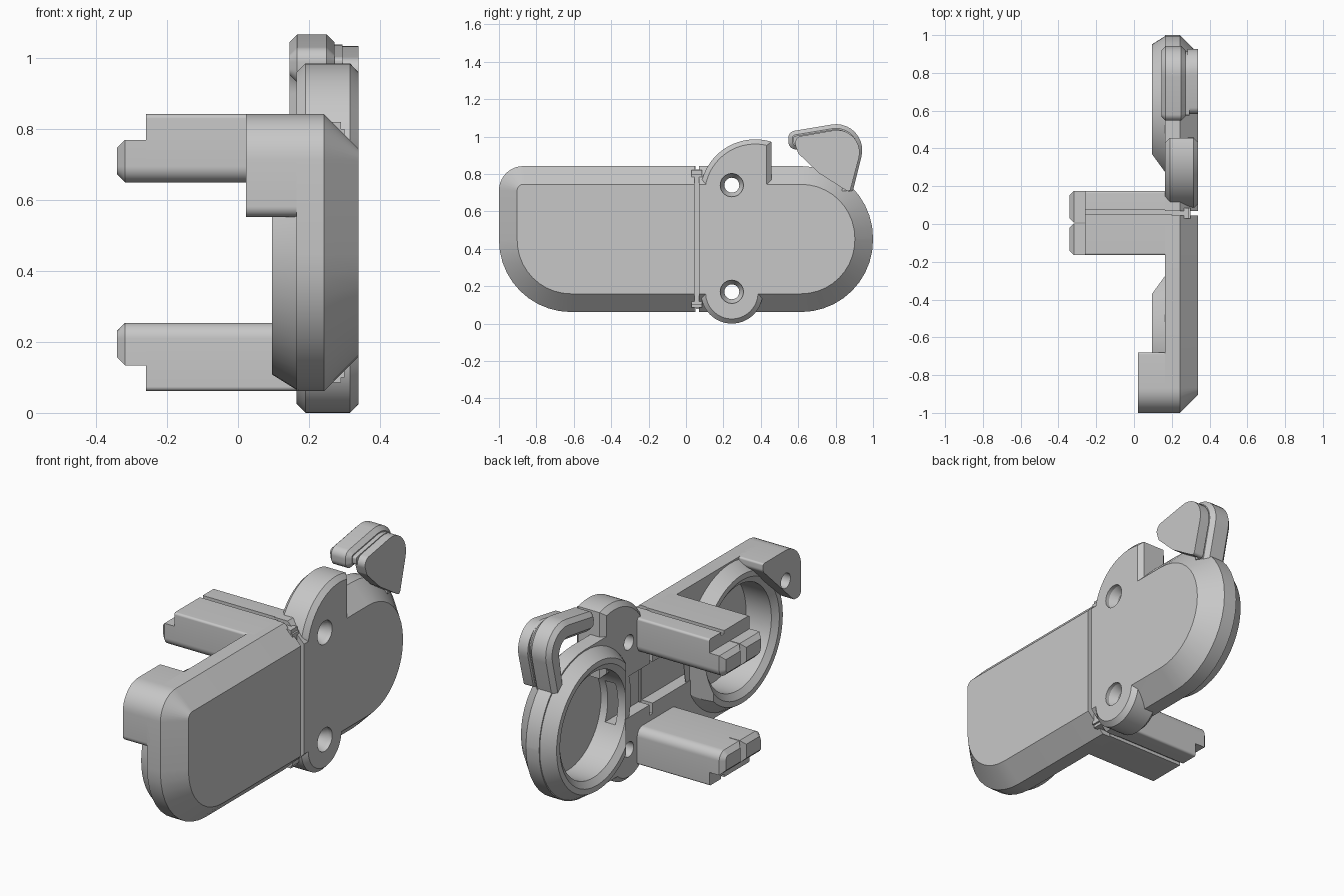
import bpy, bmesh, math
from mathutils import Vector

if "Cube" in bpy.data.objects:
    bpy.data.objects.remove(bpy.data.objects["Cube"])

grey = bpy.data.materials.new("plain grey")
grey.use_nodes = True
grey.diffuse_color = (0.575, 0.575, 0.575, 1)
grey.node_tree.nodes["Principled BSDF"].inputs["Base Color"].default_value = (0.575, 0.575, 0.575, 1)

MID = 0.45      # height of the centre line
REACH = 0.61    # distance of each ring centre from the middle
BACK, FACE = 0.165, 0.34


def rounded(corners, steps=10):
    """Outline in (y, z) from counter-clockwise corners (y, z, radius)."""
    out = []
    for i, (y, z, r) in enumerate(corners):
        p = Vector((y, z))
        a = (Vector(corners[i - 1][:2]) - p).normalized()
        b = (Vector(corners[(i + 1) % len(corners)][:2]) - p).normalized()
        if r == 0:
            out.append(p)
            continue
        half = a.angle(b) / 2
        centre = p + (a + b).normalized() * r / math.sin(half)
        start = (p + a * r / math.tan(half) - centre).normalized()
        end = (p + b * r / math.tan(half) - centre).normalized()
        for k in range(steps + 1):
            out.append(centre + start.slerp(end, k / steps) * r)
    return out


def circle(y, z, r, a0=0, a1=360, steps=56):
    angles = [math.radians(a0 + (a1 - a0) * k / steps) for k in range(steps + (a1 - a0 < 360))]
    return [Vector((y + r * math.cos(a), z + r * math.sin(a))) for a in angles]


def inset(outline, d):
    out = []
    for i, p in enumerate(outline):
        e1 = (p - outline[i - 1]).normalized()
        e2 = (outline[(i + 1) % len(outline)] - p).normalized()
        n1, n2 = Vector((e1.y, -e1.x)), Vector((e2.y, -e2.x))
        out.append(p - (n1 + n2) / (1 + n1.dot(n2)) * d)
    return out


def loft(name, outline, sections, cut_y=None, keep=1, ring=False):
    """Stack the outline along x; sections are (x, inset)."""
    bm = bmesh.new()
    loops = [[bm.verts.new((x, p.x, p.y)) for p in inset(outline, d)] for x, d in sections]
    pairs = list(zip(loops, loops[1:] + loops[:1])) if ring else list(zip(loops, loops[1:]))
    for a, b in pairs:
        for i in range(len(a)):
            bm.faces.new((a[i - 1], a[i], b[i], b[i - 1]))
    if not ring:
        bm.faces.new(loops[0])
        bm.faces.new(loops[-1])
    if cut_y is not None:
        geom = bm.verts[:] + bm.edges[:] + bm.faces[:]
        res = bmesh.ops.bisect_plane(bm, geom=geom, plane_co=(0, cut_y, 0),
                                     plane_no=(0, -keep, 0), clear_outer=True)
        bmesh.ops.contextual_create(bm, geom=[e for e in res["geom_cut"] if isinstance(e, bmesh.types.BMEdge)])
    bmesh.ops.recalc_face_normals(bm, faces=bm.faces)
    mesh = bpy.data.meshes.new(name)
    bm.to_mesh(mesh)
    bm.free()
    mesh.materials.append(grey)
    ob = bpy.data.objects.new(name, mesh)
    bpy.context.collection.objects.link(ob)
    return ob


def box(name, x0, x1, y0, y1, z0, z1):
    return loft(name, rounded([(y0, z0, 0), (y1, z0, 0), (y1, z1, 0), (y0, z1, 0)]), [(x0, 0), (x1, 0)])


def carve(ob, *cutters):
    for c in cutters:
        c.hide_render = True
        m = ob.modifiers.new("carve", "BOOLEAN")
        m.operation, m.object, m.solver = "DIFFERENCE", c, "EXACT"
        bpy.context.view_layer.update()
        mesh = bpy.data.meshes.new_from_object(ob.evaluated_get(bpy.context.evaluated_depsgraph_get()))
        ob.modifiers.clear()
        ob.data = mesh


# Cutters: screw holes, round pockets, channel and the wedge opening the rings
holes = [loft("hole_cutter", circle(0.245, z, 0.062, steps=32),
              [(0.0, 0.022), (0.28, 0.022), (0.32, 0), (0.4, 0)]) for z in (0.74, 0.17)]
pockets = [loft("pocket_cutter", circle(s * REACH, MID, 0.28), [(0, 0), (0.27, 0)]) for s in (-1, 1)]
channel = box("channel_cutter", 0, 0.23, -0.5, 0.5, 0.34, 0.56)
wedge = box("wedge_cutter", 0.06, 0.168, -0.27, 0.27, 0, 1)
for v in wedge.data.vertices:
    if v.co.x < 0.1:
        v.co.y *= 1.55
pad_hole = loft("pad_hole_cutter", circle(-0.87, 0.68, 0.04, steps=32), [(-0.1, 0), (0.16, 0)])

# Main plates
shell = [(BACK, 0), (0.243, 0), (FACE, 0.097)]
front_plate = loft("front_plate", rounded([(-1, 0.062, 0.385), (0.4, 0.062, 0), (0.4, 0.842, 0), (-1, 0.842, 0.13)]),
                   shell, cut_y=0.045, keep=-1)
back_plate = loft("back_plate", rounded([(-0.4, 0.062, 0), (1, 0.062, 0.385), (1, 0.842, 0.385), (-0.4, 0.842, 0)]),
                  shell, cut_y=0.07, keep=1)
carve(front_plate, pockets[0], channel)
carve(back_plate, pockets[1], channel, *holes)
box("joint_strip", 0.235, 0.3, 0.03, 0.085, 0.1, 0.8)
for z in (0.085, 0.62):
    box("joint_end", BACK, 0.29, 0.03, 0.085, z, z + 0.2)

# Screw lugs on the back plate
lug_sections = [(BACK, 0.025), (0.19, 0), (0.316, 0), (FACE, 0.025)]
top_lug = loft("top_lug", rounded([(0.08, 0.62, 0), (0.457, 0.62, 0)]) + circle(0.37, 0.69, 0.295, 73, 167, 24), lug_sections)
bottom_lug = loft("bottom_lug", circle(0.245, 0.165, 0.165), lug_sections)
carve(top_lug, holes[0])
carve(bottom_lug, holes[1])

# Rings on the inner side, opened toward the middle
for s, name in ((-1, "front_ring"), (1, "back_ring")):
    ring = loft(name, circle(s * REACH, MID, 0.388),
                [(0.17, 0), (0.096, 0.046), (0.096, 0.075), (0.12, 0.108), (0.17, 0.108)], ring=True)
    carve(ring, wedge)

# Corner pad with a screw hole
pad = loft("corner_pad", rounded([(-1, 0.552, 0.03), (-0.94, 0.552, 0.03), (-0.68, 0.8, 0.03),
                                  (-0.68, 0.842, 0.01), (-1, 0.842, 0.13)]), [(0.022, 0), (0.18, 0)])
carve(pad, pad_hole)


def flip(points, upper):
    """Mirror an outline about the centre line for the lower arm."""
    return points if upper else [Vector((p.x, 0.904 - p.y)) for p in reversed(points)]


# Two arms with split tips
for upper, name in ((True, "upper_arm"), (False, "lower_arm")):
    section = rounded([(-0.165, 0.65, 0.045), (0.175, 0.65, 0.045), (0.175, 0.842, 0.012),
                       (0.075, 0.842, 0), (0.075, 0.825, 0), (0.05, 0.825, 0),
                       (0.05, 0.842, 0), (-0.165, 0.842, 0.012)])
    loft(name, flip(section, upper), [(-0.26, 0), (0.2, 0)])
    for y0, y1 in ((-0.165, 0.003), (0.007, 0.175)):
        r0, r1 = (0.045, 0) if y0 < 0 else (0, 0.045)
        tip = rounded([(y0, 0.65, r0), (y1, 0.65, r1), (y1, 0.77, 0), (y0, 0.77, 0)])
        loft(name + "_tip", flip(tip, upper), [(-0.25, 0), (-0.318, 0), (-0.341, 0.023)])

# Lever: outer plate, hooked arm behind it and the web joining them
plate_line = rounded([(0.875, 0.7, 0.015), (0.972, 1.065, 0.12), (0.57, 0.995, 0.04),
                      (0.6, 0.91, 0.03), (0.71, 0.805, 0.06)])
loft("lever_plate", plate_line, [(0.283, 0), (FACE, 0)])
hook_line = rounded([(0.80, 0.68, 0), (0.885, 0.68, 0), (0.99, 1.1, 0.14), (0.545, 1.025, 0.04),
                     (0.55, 0.925, 0.04), (0.85, 0.97, 0.05)])
loft("lever_hook", hook_line, [(0.145, 0.022), (0.167, 0), (0.25, 0), (0.272, 0.022)])
loft("lever_web", inset(hook_line, 0.028), [(0.26, 0), (0.295, 0)])

# Remove the cutters and shade everything
for c in holes + pockets + [channel, wedge, pad_hole]:
    bpy.data.objects.remove(c)
bpy.ops.object.select_all(action="DESELECT")
for ob in bpy.context.collection.objects:
    if ob.type == "MESH":
        ob.select_set(True)
        bpy.context.view_layer.objects.active = ob
bpy.ops.object.shade_smooth_by_angle(angle=math.radians(28))
